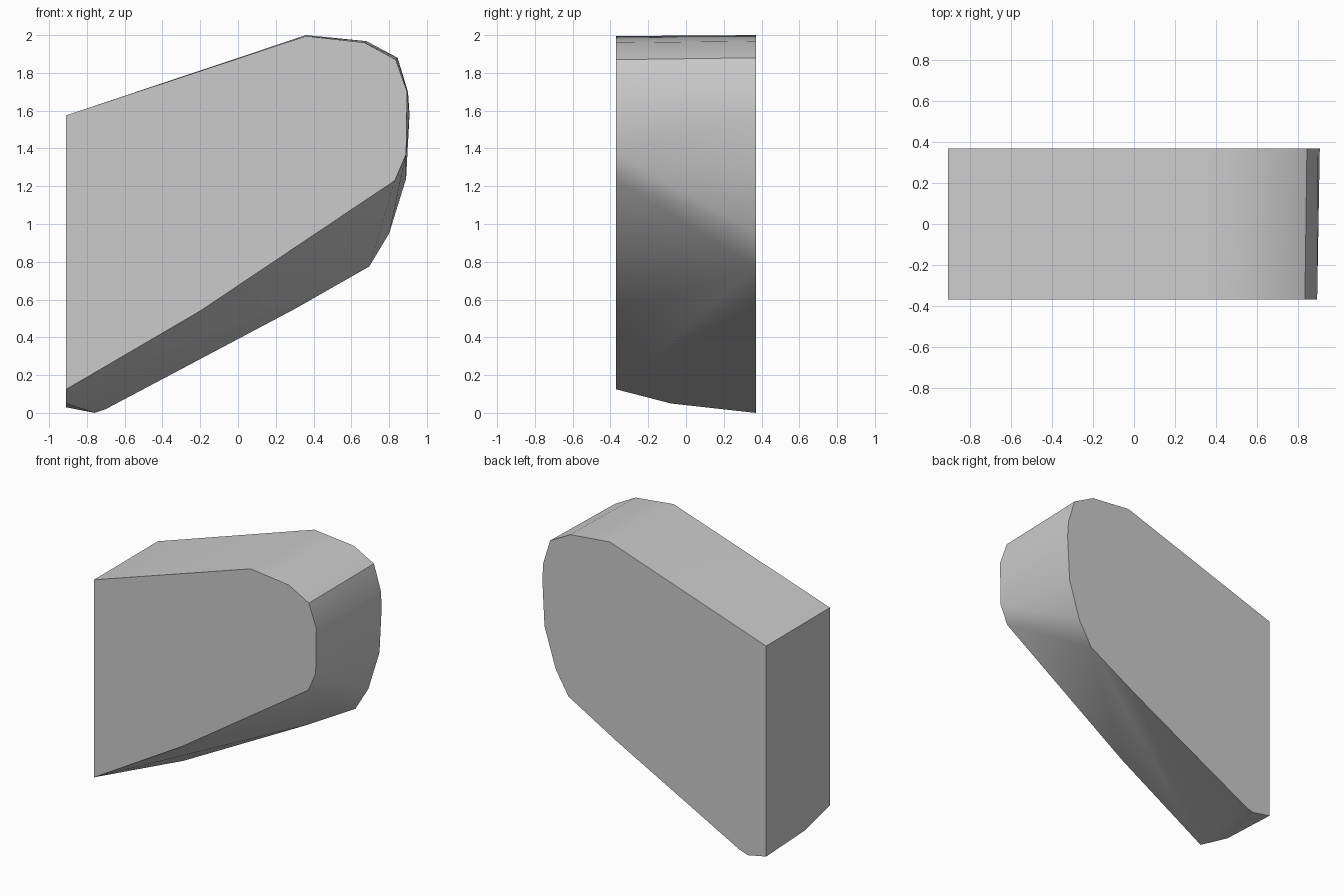
import bpy
import bmesh
import math

cube = bpy.data.objects.get("Cube")
if cube:
    bpy.data.objects.remove(cube, do_unlink=True)

DEPTH = 0.37

# Outlines of the two flat faces as (x, z)
front_outline = [(-0.91, 0.125), (-0.2, 0.54), (0.83, 1.23), (0.89, 1.37),
                 (0.895, 1.7), (0.835, 1.87), (0.67, 1.96), (0.36, 1.995),
                 (-0.91, 1.575)]
back_outline = [(-0.91, 0.03), (-0.76, 0.0), (-0.7, 0.02), (0.3, 0.55),
                (0.695, 0.775), (0.8, 0.95), (0.89, 1.24), (0.908, 1.58),
                (0.9, 1.7), (0.845, 1.88), (0.68, 1.968), (0.36, 2.0),
                (-0.91, 1.575)]


def grey_material():
    mat = bpy.data.materials.new("light_grey")
    mat.use_nodes = True
    colour = (0.6, 0.6, 0.6, 1)
    mat.diffuse_color = colour
    bsdf = next(n for n in mat.node_tree.nodes if n.type == 'BSDF_PRINCIPLED')
    bsdf.inputs["Base Color"].default_value = colour
    return mat


# Convex block stretched between the two outlines
bm = bmesh.new()
for outline, y in ((front_outline, -DEPTH), (back_outline, DEPTH)):
    for x, z in outline:
        bm.verts.new((x, y, z))
bm.verts.new((-0.91, -0.08, 0.05))  # bend in the lower end edge
hull = bmesh.ops.convex_hull(bm, input=bm.verts)
loose = [v for v in bm.verts if not v.link_faces]
bmesh.ops.delete(bm, geom=loose, context='VERTS')

# Join the flat faces into single polygons
bmesh.ops.dissolve_limit(bm, angle_limit=math.radians(0.2),
                         verts=bm.verts, edges=bm.edges)
bmesh.ops.recalc_face_normals(bm, faces=bm.faces)

mesh = bpy.data.meshes.new("rounded_block")
bm.to_mesh(mesh)
bm.free()
mesh.materials.append(grey_material())
block = bpy.data.objects.new("rounded_block", mesh)
bpy.context.collection.objects.link(block)

# Smooth the rounded rim and keep the cap edges sharp
bpy.ops.object.select_all(action='DESELECT')
block.select_set(True)
bpy.context.view_layer.objects.active = block
bpy.ops.object.shade_smooth_by_angle(angle=math.radians(30))
